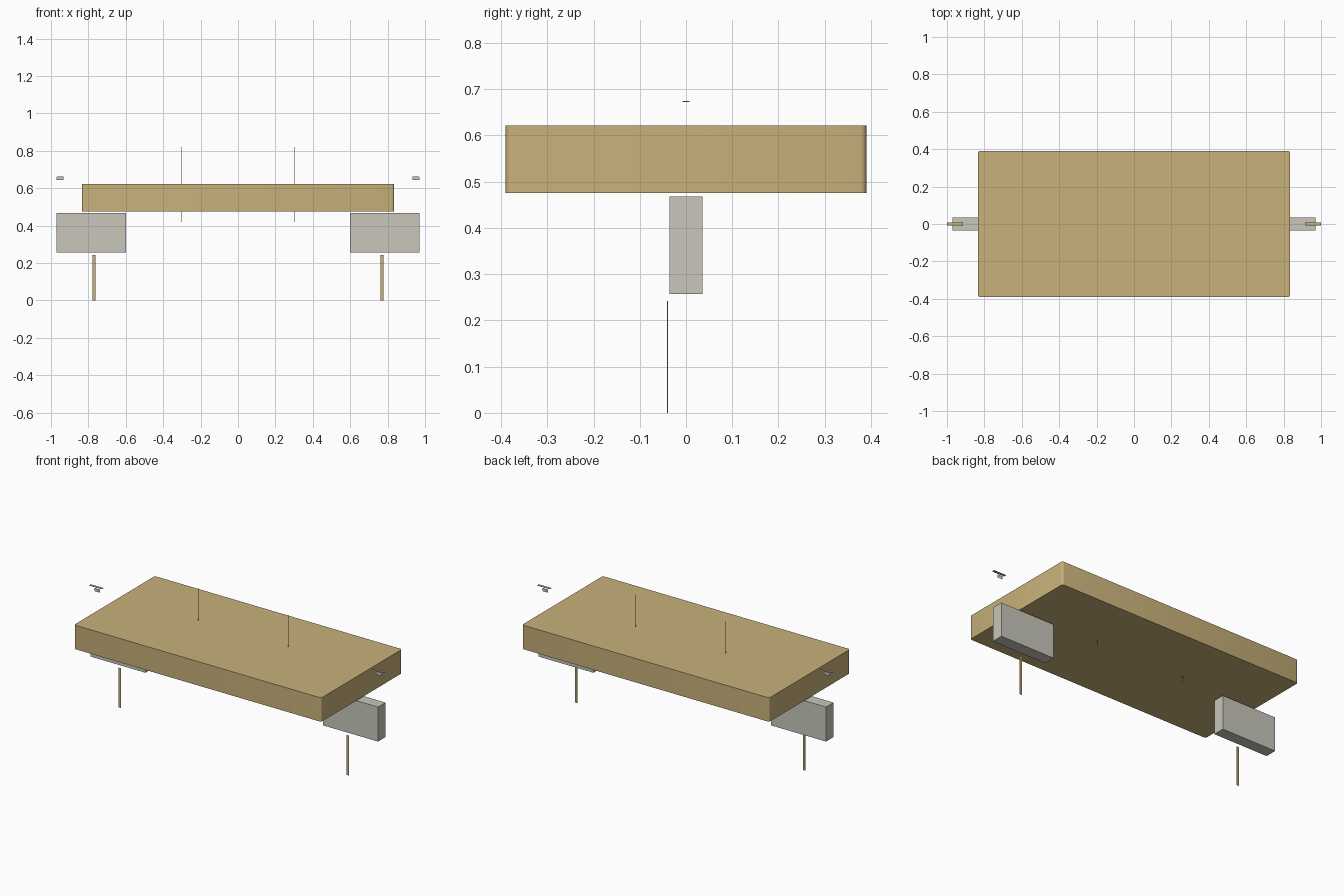
import bpy, bmesh

if "Cube" in bpy.data.objects:
    bpy.data.objects.remove(bpy.data.objects["Cube"])


def material(name, rgb):
    m = bpy.data.materials.new(name)
    m.diffuse_color = (*rgb, 1)
    m.use_nodes = True
    m.node_tree.nodes["Principled BSDF"].inputs["Base Color"].default_value = m.diffuse_color
    return m


TAN = material("warm_tan", (0.58, 0.445, 0.195))
GREY = material("pale_grey", (0.58, 0.565, 0.497))


def finish(bm, name, mat):
    mesh = bpy.data.meshes.new(name)
    bm.to_mesh(mesh)
    bm.free()
    mesh.materials.append(mat)
    ob = bpy.data.objects.new(name, mesh)
    bpy.context.collection.objects.link(ob)
    return ob


def box(name, lo, hi, mat, corner=0):
    """Box between two corners, optionally with rounded upright edges."""
    bm = bmesh.new()
    bmesh.ops.create_cube(bm, size=1)
    for v in bm.verts:
        v.co = [lo[i] + (v.co[i] + 0.5) * (hi[i] - lo[i]) for i in range(3)]
    if corner:
        upright = [e for e in bm.edges
                   if abs(e.verts[0].co.z - e.verts[1].co.z) > 1e-4]
        bmesh.ops.bevel(bm, geom=upright, offset=corner, segments=4,
                        profile=0.5, affect='EDGES')
    return finish(bm, name, mat)


def sheet(name, x0, x1, y, z0, z1, mat, cut=0):
    """Flat upright panel facing the front, optionally with clipped corners."""
    c = cut
    if c:
        pts = [(x0 + c, z0), (x1 - c, z0), (x1, z0 + c), (x1, z1 - c),
               (x1 - c, z1), (x0 + c, z1), (x0, z1 - c), (x0, z0 + c)]
    else:
        pts = [(x0, z0), (x1, z0), (x1, z1), (x0, z1)]
    bm = bmesh.new()
    bm.faces.new([bm.verts.new((x, y, z)) for x, z in pts])
    return finish(bm, name, mat)


# Main slab
slab = box("slab", (-0.835, -0.39, 0.476), (0.835, 0.39, 0.622), TAN, 0.012)
bpy.ops.object.select_all(action='DESELECT')
slab.select_set(True)
bpy.context.view_layer.objects.active = slab
bpy.ops.object.shade_smooth_by_angle()

# Parts repeated on both sides
for side, s in (("left", -1), ("right", 1)):
    def span(a, b):
        return sorted((s * a, s * b))

    # Support block below the slab end
    a, b = span(0.60, 0.971)
    box(f"support_block_{side}", (a, -0.036, 0.257), (b, 0.036, 0.468), GREY)

    # Thin upright leg strip
    a, b = span(0.762, 0.778)
    box(f"leg_strip_{side}", (a, -0.041, 0), (b, -0.039, 0.242), TAN)

    # Flat cap plate floating beyond the end, with a small tab under it
    a, b = span(0.915, 1.0)
    box(f"cap_plate_{side}", (a, -0.008, 0.672), (b, 0.008, 0.674), TAN)
    a, b = span(0.932, 0.970)
    sheet(f"cap_tab_{side}", a, b, 0, 0.643, 0.663, GREY, 0.003)

    # Needle-thin rod through the slab
    a, b = span(0.302, 0.305)
    sheet(f"rod_{side}", a, b, 0.05, 0.42, 0.82, TAN)
